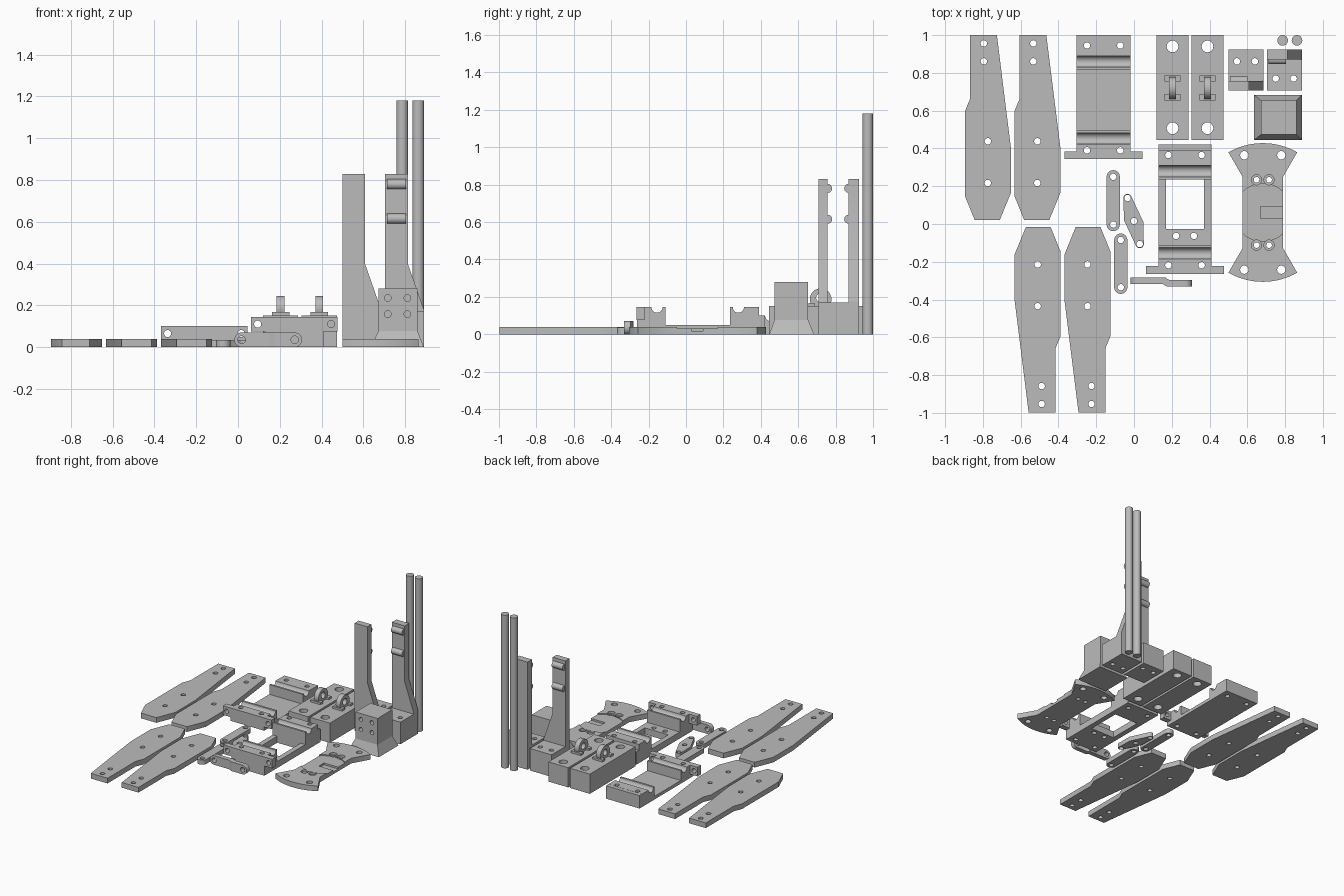
import bpy, bmesh, math
from mathutils import Vector, Matrix

if "Cube" in bpy.data.objects:
    bpy.data.objects.remove(bpy.data.objects["Cube"])

grey = bpy.data.materials.new("plain grey")
grey.diffuse_color = (0.5, 0.5, 0.5, 1)
grey.use_nodes = True
grey.node_tree.nodes["Principled BSDF"].inputs["Base Color"].default_value = grey.diffuse_color

# axis -> function placing profile (u, v) at depth w
PLACE = {'z': lambda u, v, w: (u, v, w),
         'y': lambda u, v, w: (u, w, v),
         'x': lambda u, v, w: (w, u, v)}


def prism(bm, pts, lo, hi, axis='z'):
    """Extrude a closed outline between two depths."""
    a = [bm.verts.new(PLACE[axis](u, v, lo)) for u, v in pts]
    b = [bm.verts.new(PLACE[axis](u, v, hi)) for u, v in pts]
    n = len(pts)
    faces = [bm.faces.new(a), bm.faces.new(b)]
    faces += [bm.faces.new((a[i], a[(i + 1) % n], b[(i + 1) % n], b[i])) for i in range(n)]
    bmesh.ops.recalc_face_normals(bm, faces=faces)


def arc(u, v, r, a0, a1, n=12):
    return [(u + r * math.cos(math.radians(a0 + (a1 - a0) * i / n)),
             v + r * math.sin(math.radians(a0 + (a1 - a0) * i / n))) for i in range(n + 1)]


def circle(u, v, r, n=24):
    return arc(u, v, r, 0, 360, n)[:-1]


def rect(u0, u1, v0, v1):
    return [(u0, v0), (u1, v0), (u1, v1), (u0, v1)]


def to_object(name, prisms):
    bm = bmesh.new()
    for p in prisms:
        prism(bm, *p)
    me = bpy.data.meshes.new(name)
    bm.to_mesh(me)
    bm.free()
    ob = bpy.data.objects.new(name, me)
    bpy.context.collection.objects.link(ob)
    return ob


def part(name, solids, cuts=()):
    """Union the solids, subtract the cuts, and finish the part."""
    ob = to_object(name, solids[:1])
    bpy.context.view_layer.objects.active = ob
    for op, items in (('UNION', solids[1:]), ('DIFFERENCE', cuts)):
        for item in items:
            tool = to_object("tool", [item])
            m = ob.modifiers.new("bool", 'BOOLEAN')
            m.operation, m.object, m.solver = op, tool, 'EXACT'
            bpy.ops.object.modifier_apply(modifier=m.name)
            bpy.data.objects.remove(tool)
    ob.data.materials.clear()
    ob.data.materials.append(grey)
    for p in ob.data.polygons:
        p.material_index = 0
    bpy.ops.object.select_all(action='DESELECT')
    ob.select_set(True)
    bpy.ops.object.shade_smooth_by_angle(angle=math.radians(30))
    return ob


def hole(u, v, r=0.017, lo=-0.1, hi=0.4, axis='z'):
    return (circle(u, v, r), lo, hi, axis)


# Four flat tapered legs: two upright, two turned half way round
LEG = [(-.869, 1), (-.726, 1), (-.652, .407), (-.652, .164), (-.711, .02),
       (-.843, .02), (-.895, .148), (-.895, .597), (-.869, .66)]
LEG_HOLES = [(-.795, .956), (-.795, .861), (-.774, .438), (-.774, .217)]
for i, (s, dx, dy) in enumerate([(1, 0, 0), (1, .262, 0), (-1, -1.284, .003), (-1, -1.02, .003)]):
    def move(p):
        return (s * p[0] + dx, s * p[1] + dy)
    part(f"leg_plate_{i + 1}", [([move(p) for p in LEG], 0, .04)],
         [hole(*move(p)) for p in LEG_HOLES])


# Channel brackets: two grooved end blocks, thin floor and a cross flange
def channel(name, x0, x1, y0, y1, floor, top, shelf, window):
    r = .03
    front, back = y0 + .108, y1 - .14
    prof = [(y0, 0), (y1, 0), (y1, top - shelf), (y1 - .03, top - shelf), (y1 - .03, top)]
    prof += arc(back, top, r, 0, -180) + [(back - .045, top), (back - .045, floor)]
    prof += [(front + .045, floor), (front + .045, top)] + arc(front, top, r, 0, -180)
    prof += [(y0, top)]
    xc = (x0 + x1) / 2
    zc = top - .035
    cuts = [hole(xc + s * .088, y) for s in (-1, 1) for y in (y0 + .045, y1 - .055)]
    cuts += [hole(xc + s * .176, zc, .017, y0 - .1, y0 + .06, 'y') for s in (-1, 1)]
    if window:
        cuts += [(rect(xc - .1, xc + .1, -.026, .235), -.1, .4)]
        cuts += [hole(xc + s * .047, -.063) for s in (-1, 1)]
    part(name, [(prof, x0, x1, 'x'),
                (rect(xc - .207, xc + .207, top - .07, top), y0 - .002, y0 + .04, 'y')], cuts)


channel("plain_channel", -.304, -.018, .345, 1.0, .025, .1, .001, False)
channel("window_channel", .13, .41, -.263, .42, .05, .145, .045, True)

# Two mounting blocks, each with a rounded eye lug on top
for i, x in enumerate((.204, .389)):
    lug = arc(.72, .187, .058, -20, 200, 20) + [(.66, .14), (.78, .14)]
    feet = [(rect(x - .042, x + .042, y - .016, y + .016), .14, .168) for y in (.671, .771)]
    part(f"mounting_block_{i + 1}",
         [(rect(x - .084, x + .084, .444, 1), 0, .152), (lug, x - .019, x + .019, 'x')] + feet,
         [hole(x, .94, .031), hole(x, .507, .031), hole(.72, .195, .024, x - .1, x + .1, 'x')])

# Two upright posts on blocks, bumps facing each other
for name, x, ya, yb, bump, hy in (("front_post", .5, .708, .757, .757, .861),
                                  ("back_post", .705, .87, .924, .87, .77)):
    side = [(x, 0), (x + .185, 0), (x + .185, .18), (x + .108, .4), (x + .108, .83), (x, .83)]
    bumps = [(circle(bump, z, .024), x + .008, x + .1, 'x') for z in (.78, .615)]
    part(name, [(side, ya, yb, 'y'), (rect(x, x + .185, .708, .924), 0, .17)] + bumps,
         [hole(x + dx, hy) for dx in (.045, .14)])

# Two tall rods
for i, x in enumerate((.787, .863)):
    part(f"rod_{i + 1}", [(circle(x, .972, .028, 32), 0, 1.18)])

# Cube head with flared foot
cube = part("cube_head", [(rect(.672, .859, .473, .653), .07, .28)],
            [hole(x, z, .016, .4, .56, 'y') for x in (.717, .811) for z in (.235, .158)])
bm = bmesh.new()
low = [bm.verts.new((x, y, 0)) for x, y in rect(.636, .89, .445, .684)]
high = [bm.verts.new((x, y, .077)) for x, y in rect(.672, .859, .473, .653)]
bm.faces.new(low)
bm.faces.new(high)
for i in range(4):
    j = (i + 1) % 4
    bm.faces.new((low[i], low[j], high[j], high[i]))
bmesh.ops.recalc_face_normals(bm, faces=bm.faces)
me = bpy.data.meshes.new("cube_foot")
bm.to_mesh(me)
bm.free()
me.materials.append(grey)
bpy.context.collection.objects.link(bpy.data.objects.new("cube_foot", me))

# Waisted plate with curved ends, shallow round recess, slot and countersunk holes
cx, cy = .682, .061
R = .367
t = math.degrees(math.asin(.182 / R))
outline = arc(cx, cy, R, 90 - t, 90 + t, 16) + [(cx - .108, cy + .19), (cx - .108, cy - .19)]
outline += arc(cx, cy, R, 270 - t, 270 + t, 16) + [(cx + .108, cy - .19), (cx + .108, cy + .19)]
cuts = [(circle(cx, cy, .153, 48), .032, .1), (rect(cx - .013, .9, cy - .031, cy + .031), .018, .1)]
for sx in (-1, 1):
    for sy in (-1, 1):
        cuts += [hole(cx + sx * .098, cy + sy * .303, .022),
                 hole(cx + sx * .033, cy + sy * .173, .027, .022),
                 hole(cx + sx * .033, cy + sy * .173, .015)]
part("waisted_plate", [(outline, 0, .04)], cuts)

# Small straight links
for i, (x, y0, y1) in enumerate(((-.11, -.003, .25), (-.07, -.335, -.085))):
    part(f"straight_link_{i + 1}",
         [(arc(x, y1, .035, 0, 180) + arc(x, y0, .035, 180, 360), 0, .035)],
         [hole(x, y0), hole(x, y1)])

# Three-hole rocker
rocker = arc(-.034, .137, .022, 20, 180) + [(-.053, .02)]
rocker += arc(.03, -.106, .022, 205, 360) + [(.05, .01)]
part("rocker_link", [(rocker, 0, .035)],
     [hole(-.034, .137), hole(0, .016), hole(.03, -.106)])

# Offset link standing on its edge
part("offset_link",
     [(arc(.017, .035, .035, 90, 270) + [(.17, 0), (.17, .07)], -.317, -.282, 'y'),
      ([(.15, -.317), (.15, -.282), (.16, -.282), (.19, -.297), (.19, -.332), (.175, -.332)], .0, .07),
      (arc(.272, .035, .035, -90, 90) + [(.18, .07), (.18, 0)], -.332, -.297, 'y')],
     [hole(.017, .035, .018, -.5, 0, 'y'), hole(.272, .035, .018, -.5, 0, 'y')])
